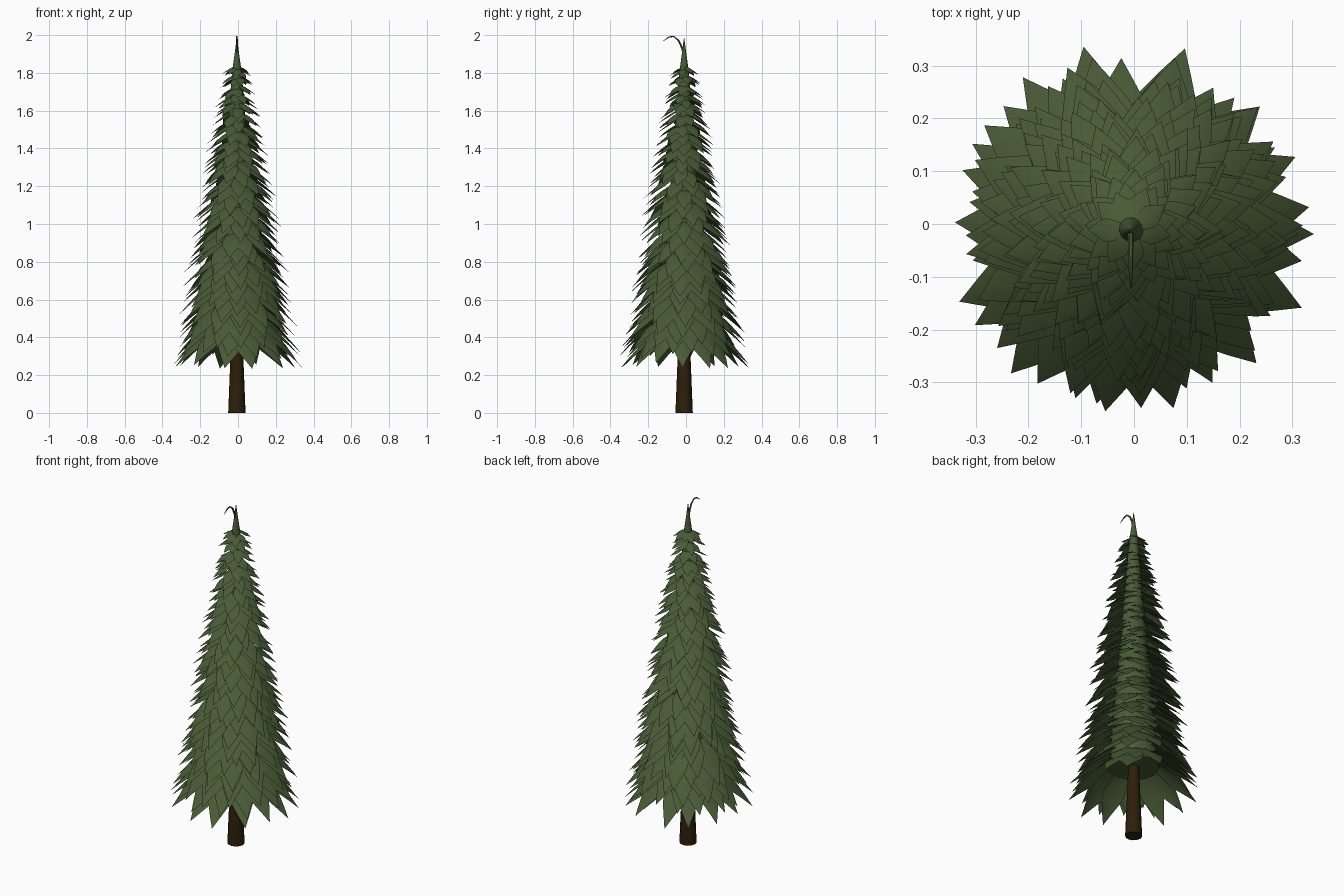
import bpy, bmesh, math, random
from mathutils import Vector

if "Cube" in bpy.data.objects:
    bpy.data.objects.remove(bpy.data.objects["Cube"])

random.seed(7)
CX, CY = -0.006, -0.010  # trunk axis


def material(name, rgb):
    m = bpy.data.materials.new(name)
    m.diffuse_color = (*rgb, 1)
    m.use_nodes = True
    m.node_tree.nodes["Principled BSDF"].inputs["Base Color"].default_value = m.diffuse_color
    return m


GREEN = material("needle green", (0.066, 0.104, 0.037))
BROWN = material("bark brown", (0.027, 0.0135, 0.003))


def finish(bm, name, mat, smooth=40):
    me = bpy.data.meshes.new(name)
    bm.to_mesh(me)
    bm.free()
    me.materials.append(mat)
    ob = bpy.data.objects.new(name, me)
    bpy.context.collection.objects.link(ob)
    bpy.context.view_layer.objects.active = ob
    ob.select_set(True)
    bpy.ops.object.shade_smooth_by_angle(angle=math.radians(smooth))
    ob.select_set(False)
    return ob


def tube(name, path, mat, sides=10):
    """Closed tube through (x, y, z, radius) stations."""
    bm = bmesh.new()
    rings = []
    for i, (x, y, z, r) in enumerate(path):
        a, b = path[max(i - 1, 0)], path[min(i + 1, len(path) - 1)]
        q = Vector((b[0] - a[0], b[1] - a[1], b[2] - a[2])).normalized()
        u = Vector((1, 0, 0))
        v = q.cross(u).normalized()
        rings.append([bm.verts.new(Vector((x, y, z)) + r * (
            math.cos(k * math.tau / sides) * u + math.sin(k * math.tau / sides) * v))
            for k in range(sides)])
    for p, q in zip(rings, rings[1:]):
        for k in range(sides):
            n = (k + 1) % sides
            bm.faces.new((p[k], p[n], q[n], q[k]))
    bm.faces.new(rings[0][::-1])
    bm.faces.new(rings[-1])
    bmesh.ops.recalc_face_normals(bm, faces=bm.faces)
    return finish(bm, name, mat)


# (position along blade, share of full half width)
OUTLINE = [(0, 0.5), (0.22, 0.82), (0.45, 1.0), (0.6, 0.86), (0.8, 0.45), (1, 0)]


def blade(bm, ang, z0, r0, reach, drop, half, bend):
    """Pointed drooping spray, slightly roofed along its middle."""
    rows = []
    for t, w in OUTLINE:
        r = r0 + (reach - r0) * t
        z = z0 - drop * t ** 1.4
        row = []
        for s in ((-1, 0, 1) if w else (0,)):
            side = s * w * half + bend * t * t
            x = r * math.cos(ang) - side * math.sin(ang)
            y = r * math.sin(ang) + side * math.cos(ang)
            row.append(bm.verts.new((CX + x, CY + y, z - abs(s) * w * half * 0.25)))
        rows.append(row)
    for p, q in zip(rows, rows[1:]):
        for k in range(2):
            if len(q) == 3:
                bm.faces.new((p[k], q[k], q[k + 1], p[k + 1]))
            else:
                bm.faces.new((p[k], q[0], p[k + 1]))


def tip_radius(z):
    pts = [(0.24, 0.352), (0.6, 0.295), (1.0, 0.235), (1.4, 0.165), (1.81, 0.078)]
    for (za, ra), (zb, rb) in zip(pts, pts[1:]):
        if z <= zb:
            return ra + (rb - ra) * (z - za) / (zb - za)
    return pts[-1][1]


def core_radius(z):
    return 0.135 + (0.026 - 0.135) * (z - 0.42) / (1.8 - 0.42)


# Trunk
tube("trunk", [(CX, CY, 0, 0.046), (CX, CY, 0.35, 0.032), (CX, CY, 0.5, 0.028)], BROWN, 12)

# Dense inner cone that the sprays grow from, drawn out into the spire
tube("foliage_core", [(CX, CY, 0.42, 0.135), (CX, CY, 1.8, 0.026),
                      (CX, CY, 1.9, 0.012), (CX, CY, 1.985, 0.001)], GREEN, 16)

# Tiers of drooping foliage
bm = bmesh.new()
TIERS = 30
for i in range(TIERS):
    f = i / (TIERS - 1)
    tip_z = 0.25 + 1.53 * f
    count = round(14 - 5 * f)
    start = i * 2.4
    for k in range(count):
        ang = start + (k + random.uniform(-0.2, 0.2)) * math.tau / count
        tz = tip_z + random.uniform(-0.018, 0.02)
        reach = tip_radius(tz) * random.uniform(0.9, 1.03)
        r0 = 0.75 * core_radius(max(tz + 0.1, 0.45))
        drop = (reach - r0) * (0.88 - 0.28 * f)
        half = 0.010 + 0.155 * reach * random.uniform(0.88, 1.12)
        blade(bm, ang, tz + drop, r0, reach, drop, half,
              random.uniform(-0.08, 0.08) * reach)
finish(bm, "foliage", GREEN, 60)

# Curled leader at the top, with a few tiny sprays
tube("curled_leader", [(CX, CY, 1.88, 0.007), (CX, -0.020, 1.93, 0.006),
                       (CX, -0.04, 1.972, 0.005), (CX, -0.065, 1.993, 0.004),
                       (CX, -0.09, 1.99, 0.004), (CX, -0.122, 1.968, 0.001)], GREEN, 6)
